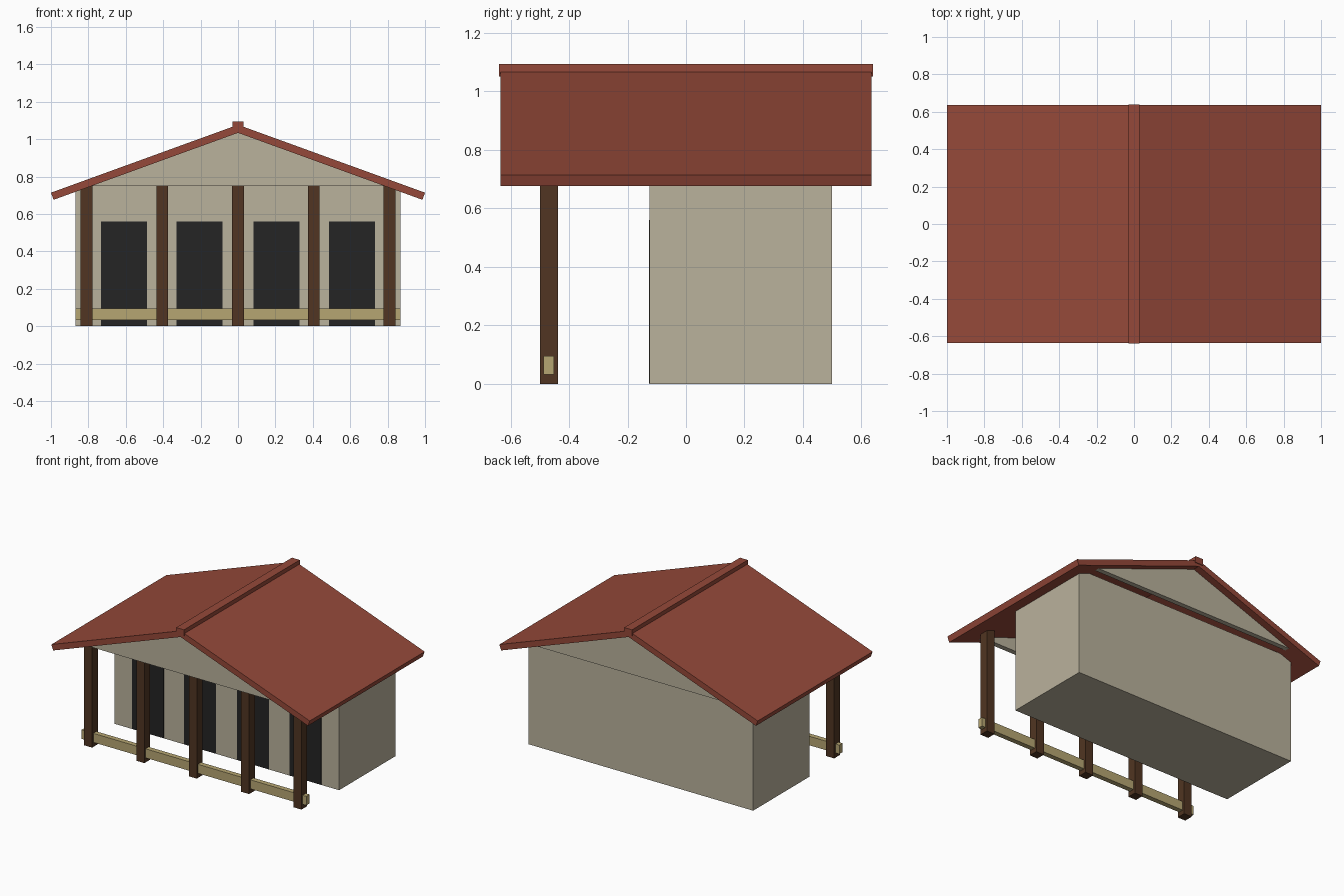
import bpy
import bmesh

if "Cube" in bpy.data.objects:
    bpy.data.objects.remove(bpy.data.objects["Cube"], do_unlink=True)


def material(name, r, g, b):
    m = bpy.data.materials.new(name)
    m.use_nodes = True
    m.diffuse_color = (r, g, b, 1)
    bsdf = next(n for n in m.node_tree.nodes if n.type == "BSDF_PRINCIPLED")
    bsdf.inputs["Base Color"].default_value = (r, g, b, 1)
    bsdf.inputs["Roughness"].default_value = 0.9
    return m


PLASTER = material("plaster", 0.49, 0.445, 0.335)
TILE = material("roof_tile_red", 0.30, 0.066, 0.041)
DARK_WOOD = material("dark_wood", 0.082, 0.036, 0.016)
PALE_WOOD = material("pale_wood", 0.47, 0.38, 0.17)
OPENING = material("dark_opening", 0.018, 0.018, 0.018)


def prism(name, outline, y0, y1, mat):
    """Extrude an outline in x and z from y0 back to y1."""
    bm = bmesh.new()
    face = bm.faces.new([bm.verts.new((x, y0, z)) for x, z in outline])
    grown = bmesh.ops.extrude_face_region(bm, geom=[face])["geom"]
    moved = [v for v in grown if isinstance(v, bmesh.types.BMVert)]
    bmesh.ops.translate(bm, verts=moved, vec=(0, y1 - y0, 0))
    bmesh.ops.recalc_face_normals(bm, faces=bm.faces)
    mesh = bpy.data.meshes.new(name)
    bm.to_mesh(mesh)
    bm.free()
    mesh.materials.append(mat)
    obj = bpy.data.objects.new(name, mesh)
    bpy.context.collection.objects.link(obj)
    return obj


def box(name, x, half_width, y0, y1, z0, z1, mat):
    left, right = x - half_width, x + half_width
    return prism(name, [(left, z0), (right, z0), (right, z1), (left, z1)], y0, y1, mat)


# Closed room
WALL_TOP = 0.75
ROOM_FRONT = -0.125
box("room_walls", 0, 0.87, ROOM_FRONT, 0.5, 0, WALL_TOP, PLASTER)

# Dark openings on the front wall
for i, x in enumerate((-0.61, -0.205, 0.205, 0.61)):
    box(f"doorway_{i + 1}", x, 0.123, ROOM_FRONT - 0.002, ROOM_FRONT + 0.003,
        0.001, 0.56, OPENING)

# Porch posts and the low rail through them
for i in range(5):
    box(f"porch_post_{i + 1}", (i - 2) * 0.405, 0.031, -0.5, -0.437, 0, WALL_TOP, DARK_WOOD)
box("porch_rail", 0, 0.87, -0.487, -0.452, 0.032, 0.095, PALE_WOOD)

# Two sloping roof slabs meeting at the ridge
for name, side in (("roof_left", 1), ("roof_right", -1)):
    slab = [(0, 1.077), (side, 0.714), (side * 0.986, 0.676), (0, 1.034)]
    prism(name, slab, -0.635, 0.635, TILE)
box("ridge_cap", 0, 0.03, -0.64, 0.64, 1.05, 1.094, TILE)

# Thin gable panels under both roof ends
for name, outer, inner in (("gable_front", -0.585, -0.55), ("gable_back", 0.585, 0.55)):
    prism(name, [(-0.79, WALL_TOP), (0.79, WALL_TOP), (0, 1.038)], outer, inner, PLASTER)
